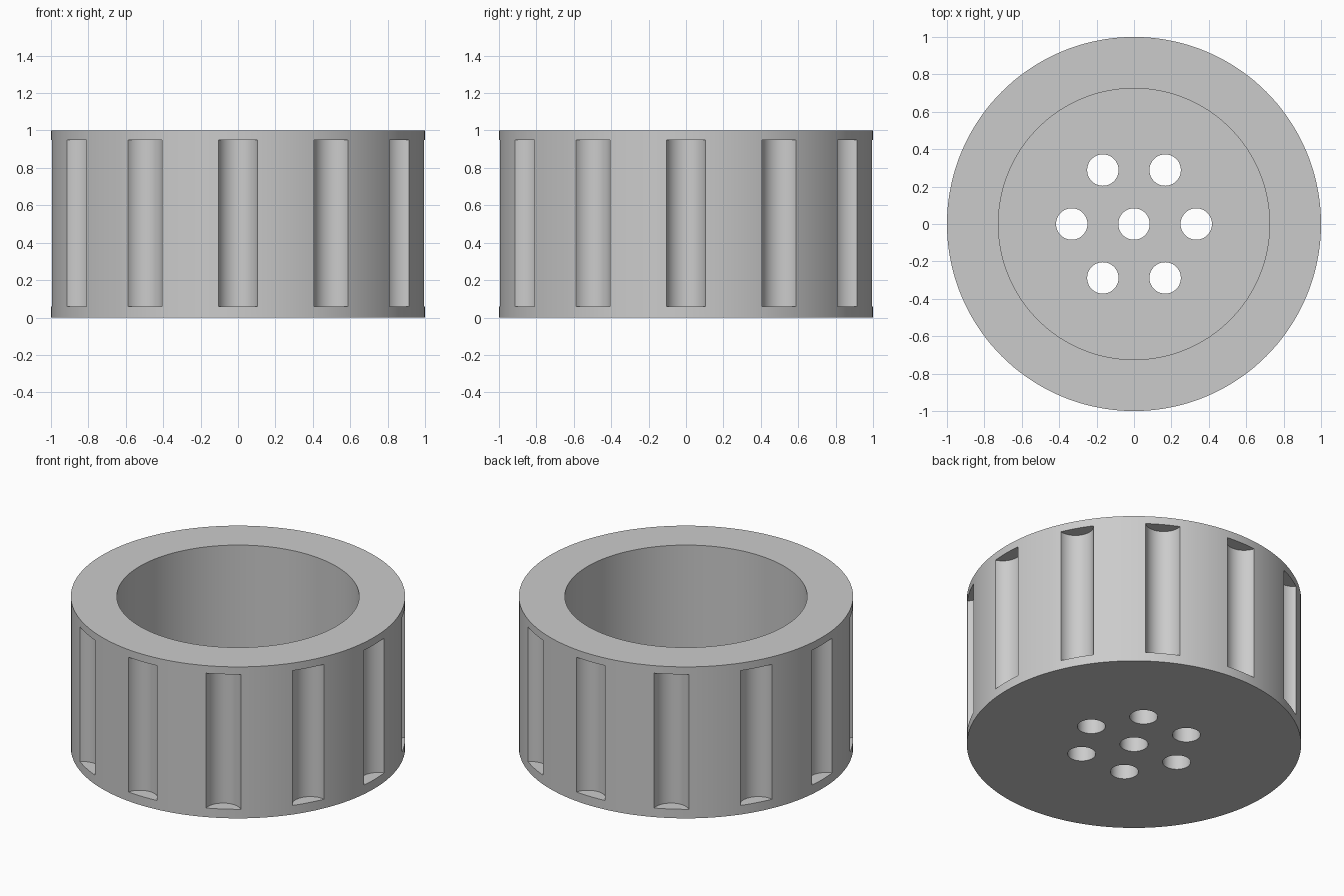
import bpy, bmesh
from math import cos, sin, radians
from mathutils import Matrix

cube = bpy.data.objects.get("Cube")
if cube:
    bpy.data.objects.remove(cube, do_unlink=True)

HEIGHT = 1.0
BORE_RADIUS, FLOOR = 0.725, 0.17
FLUTE_RADIUS, FLUTE_CENTRE = 0.109, 1.025
FLUTE_BOTTOM, FLUTE_TOP = 0.06, 0.95
HOLE_RADIUS, HOLE_RING = 0.084, 0.333


def add_cylinder(bm, radius, z0, z1, sides, x=0.0, y=0.0):
    place = Matrix.Translation((x, y, (z0 + z1) / 2))
    bmesh.ops.create_cone(bm, cap_ends=True, segments=sides, radius1=radius,
                          radius2=radius, depth=z1 - z0, matrix=place)


def make_object(name, bm):
    mesh = bpy.data.meshes.new(name)
    bm.to_mesh(mesh)
    bm.free()
    obj = bpy.data.objects.new(name, mesh)
    bpy.context.collection.objects.link(obj)
    return obj


def cut(target, cutter):
    cutter.hide_render = True
    mod = target.modifiers.new("cut", 'BOOLEAN')
    mod.operation, mod.solver, mod.object = 'DIFFERENCE', 'EXACT', cutter
    bpy.ops.object.modifier_apply(modifier=mod.name)
    bpy.data.objects.remove(cutter, do_unlink=True)


# Solid round body
bm = bmesh.new()
add_cylinder(bm, 1.0, 0, HEIGHT, 144)
body = make_object("fluted_cup", bm)
bpy.ops.object.select_all(action='DESELECT')
body.select_set(True)
bpy.context.view_layer.objects.active = body

# Open bore, leaving a floor
bm = bmesh.new()
add_cylinder(bm, BORE_RADIUS, FLOOR, HEIGHT + 0.2, 128)
cut(body, make_object("bore_cutter", bm))

# Twelve grip flutes around the outside
bm = bmesh.new()
for i in range(12):
    a = radians(30 * i)
    add_cylinder(bm, FLUTE_RADIUS, FLUTE_BOTTOM, FLUTE_TOP, 48,
                 FLUTE_CENTRE * cos(a), FLUTE_CENTRE * sin(a))
cut(body, make_object("flute_cutter", bm))

# Drain holes: one in the middle, six around it
bm = bmesh.new()
add_cylinder(bm, HOLE_RADIUS, -0.1, FLOOR + 0.1, 48)
for i in range(6):
    a = radians(60 * i)
    add_cylinder(bm, HOLE_RADIUS, -0.1, FLOOR + 0.1, 48,
                 HOLE_RING * cos(a), HOLE_RING * sin(a))
cut(body, make_object("hole_cutter", bm))

# Single grey material
grey = bpy.data.materials.new("light_grey")
grey.use_nodes = True
colour = (0.6, 0.6, 0.6, 1.0)
grey.diffuse_color = colour
for node in grey.node_tree.nodes:
    if node.type == 'BSDF_PRINCIPLED':
        node.inputs["Base Color"].default_value = colour
body.data.materials.clear()
body.data.materials.append(grey)
for face in body.data.polygons:
    face.material_index = 0

bpy.ops.object.shade_smooth_by_angle(angle=radians(30))
